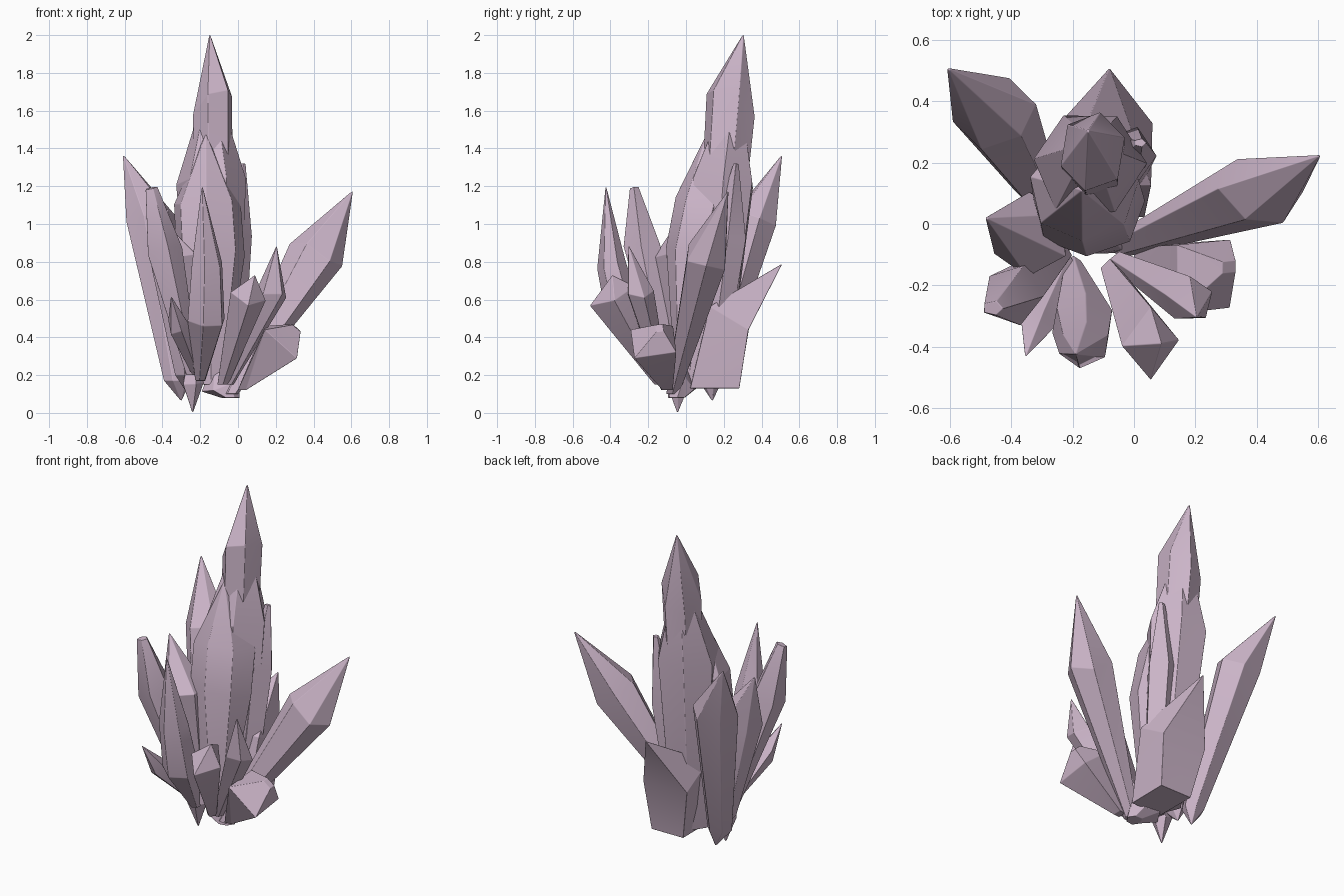
import bpy, bmesh, math, random
from mathutils import Vector

if "Cube" in bpy.data.objects:
    bpy.data.objects.remove(bpy.data.objects["Cube"])

random.seed(4)
mat = bpy.data.materials.new("mauve_crystal")
mat.diffuse_color = (0.60, 0.46, 0.58, 1)
mat.use_nodes = True
mat.node_tree.nodes["Principled BSDF"].inputs["Base Color"].default_value = mat.diffuse_color


def crystal(name, base, rb, shoulder, rs, tip, rt=0.0, n=6, phase=0.0, tilt=(0, 0, 0),
            belly=None, root=None, rough=1.0):
    """Faceted shard: flat base ring, optional belly ring, shoulder ring, point or blunt end."""
    base, shoulder, tip, tilt = map(Vector, (base, shoulder, tip, tilt))
    axis = (tip - base).normalized()
    u = (Vector((1, 0, 0)) - axis * axis.x).normalized()
    v = axis.cross(u)
    wobble = [1 + rough * random.uniform(-0.07, 0.07) for _ in range(n)]
    lift = [rough * random.uniform(-0.025, 0.025) for _ in range(n)]
    bm = bmesh.new()

    def ring(centre, r, flat=False, shift=False):
        out = []
        for i in range(n):
            a = phase + math.tau * i / n
            d = (u * r[0] * math.cos(a) + v * r[1] * math.sin(a)) * wobble[i]
            if flat:
                d.z = 0
            if shift:
                d += axis * (d.dot(tilt) + lift[i])
            out.append(bm.verts.new(Vector(centre) + d))
        return out

    def fan(loop, point):
        p = bm.verts.new(point)
        for i in range(n):
            bm.faces.new((loop[i], loop[(i + 1) % n], p))

    rings = [ring(base, rb, flat=True)]
    if belly:
        rings.append(ring(belly[0], belly[1], shift=True))
    rings.append(ring(shoulder, rs, shift=True))
    if rt:
        rings.append(ring(tip, (rt, rt * 0.7)))
    for a, b in zip(rings, rings[1:]):
        for i in range(n):
            j = (i + 1) % n
            bm.faces.new((a[i], a[j], b[j], b[i]))
    if root:
        fan(rings[0], root)
    else:
        bm.faces.new(rings[0][::-1])
    if rt:
        bm.faces.new(rings[-1])
    else:
        fan(rings[-1], tip)
    bmesh.ops.triangulate(bm, faces=[f for f in bm.faces if len(f.verts) == 4])
    bmesh.ops.recalc_face_normals(bm, faces=bm.faces)
    me = bpy.data.meshes.new(name)
    bm.to_mesh(me)
    bm.free()
    me.materials.append(mat)
    ob = bpy.data.objects.new(name, me)
    bpy.context.collection.objects.link(ob)
    # softly worn edges
    bev = ob.modifiers.new("worn_edges", 'BEVEL')
    bev.width, bev.segments, bev.harden_normals = 0.003, 2, True
    bev.angle_limit = math.radians(20)
    bpy.context.view_layer.objects.active = ob
    ob.select_set(True)
    bpy.ops.object.shade_smooth()
    ob.select_set(False)


# central column: tall spire, broad front mass and side splinters
crystal("tall_spire", (-0.12, 0.12, 0.15), (0.10, 0.10), (-0.135, 0.235, 1.62), (0.115, 0.145),
        (-0.15, 0.305, 2.01), phase=0.3, tilt=(0.5, -0.5, 0))
crystal("spire_sleeve", (-0.12, 0.12, 0.15), (0.12, 0.12), (-0.15, 0.205, 1.22), (0.185, 0.18),
        (-0.14, 0.27, 1.82), phase=1.0)
crystal("broad_front_crystal", (-0.14, 0.0, 0.15), (0.07, 0.06), (-0.165, 0.11, 1.11), (0.175, 0.175),
        (-0.17, 0.11, 1.48), n=7, phase=0.2, belly=((-0.15, 0.045, 0.85), (0.18, 0.16)))
crystal("right_splinter", (-0.05, 0.12, 0.15), (0.07, 0.07), (-0.015, 0.225, 0.95), (0.085, 0.095),
        (0.02, 0.265, 1.32), rt=0.02, n=5)

# long leaning crystals on both sides
crystal("right_leaning_crystal", (-0.04, -0.07, 0.10), (0.05, 0.04), (0.415, 0.11, 0.83), (0.155, 0.12),
        (0.61, 0.225, 1.18), phase=0.1)
crystal("back_left_crystal", (-0.32, 0.13, 0.17), (0.075, 0.065), (-0.455, 0.365, 1.03), (0.14, 0.12),
        (-0.61, 0.51, 1.37), phase=0.2, root=(-0.30, 0.14, 0.06))
crystal("left_crystal", (-0.28, 0.02, 0.20), (0.06, 0.07), (-0.34, -0.03, 0.80), (0.135, 0.135),
        (-0.485, 0.02, 1.11), phase=0.5, root=(-0.28, 0.05, 0.12))
crystal("left_blunt_crystal", (-0.24, -0.10, 0.20), (0.04, 0.04), (-0.395, -0.235, 0.87), (0.10, 0.10),
        (-0.46, -0.275, 1.19), rt=0.035, n=5)

# front and low crystals
crystal("front_crystal", (-0.20, -0.13, 0.17), (0.03, 0.03), (-0.165, -0.395, 0.80), (0.09, 0.08),
        (-0.19, -0.425, 1.21), phase=0.4, belly=((-0.17, -0.32, 0.50), (0.11, 0.10)))
crystal("front_left_shard", (-0.22, -0.12, 0.20), (0.03, 0.03), (-0.315, -0.33, 0.46), (0.06, 0.06),
        (-0.355, -0.435, 0.62), n=5)
crystal("front_blunt_shard", (-0.08, -0.14, 0.15), (0.03, 0.03), (0.055, -0.39, 0.62), (0.095, 0.13),
        (0.09, -0.39, 0.73), n=4, rough=0.2)
crystal("front_right_shard", (-0.05, -0.12, 0.15), (0.03, 0.03), (0.185, -0.25, 0.64), (0.085, 0.075),
        (0.205, -0.305, 0.89), n=5, phase=0.3)
crystal("right_low_block", (0.02, -0.10, 0.12), (0.04, 0.04), (0.225, -0.17, 0.375), (0.16, 0.16),
        (0.31, -0.14, 0.45), rt=0.04, n=4, phase=math.pi / 4, rough=0.3)
crystal("back_wedge", (-0.07, 0.15, 0.13), (0.15, 0.21), (-0.09, 0.225, 0.50), (0.21, 0.17),
        (-0.08, 0.51, 0.79), n=4, phase=math.pi / 4, rough=0.3)

# root: downward spike and small foot
crystal("root_spike", (-0.24, -0.045, 0.24), (0.04, 0.04), (-0.24, -0.045, 0.16), (0.06, 0.06),
        (-0.24, -0.045, -0.005), n=5)
crystal("root_foot", (-0.04, -0.05, 0.08), (0.05, 0.05), (-0.09, -0.02, 0.14), (0.10, 0.08),
        (-0.12, 0.0, 0.30), n=6)
